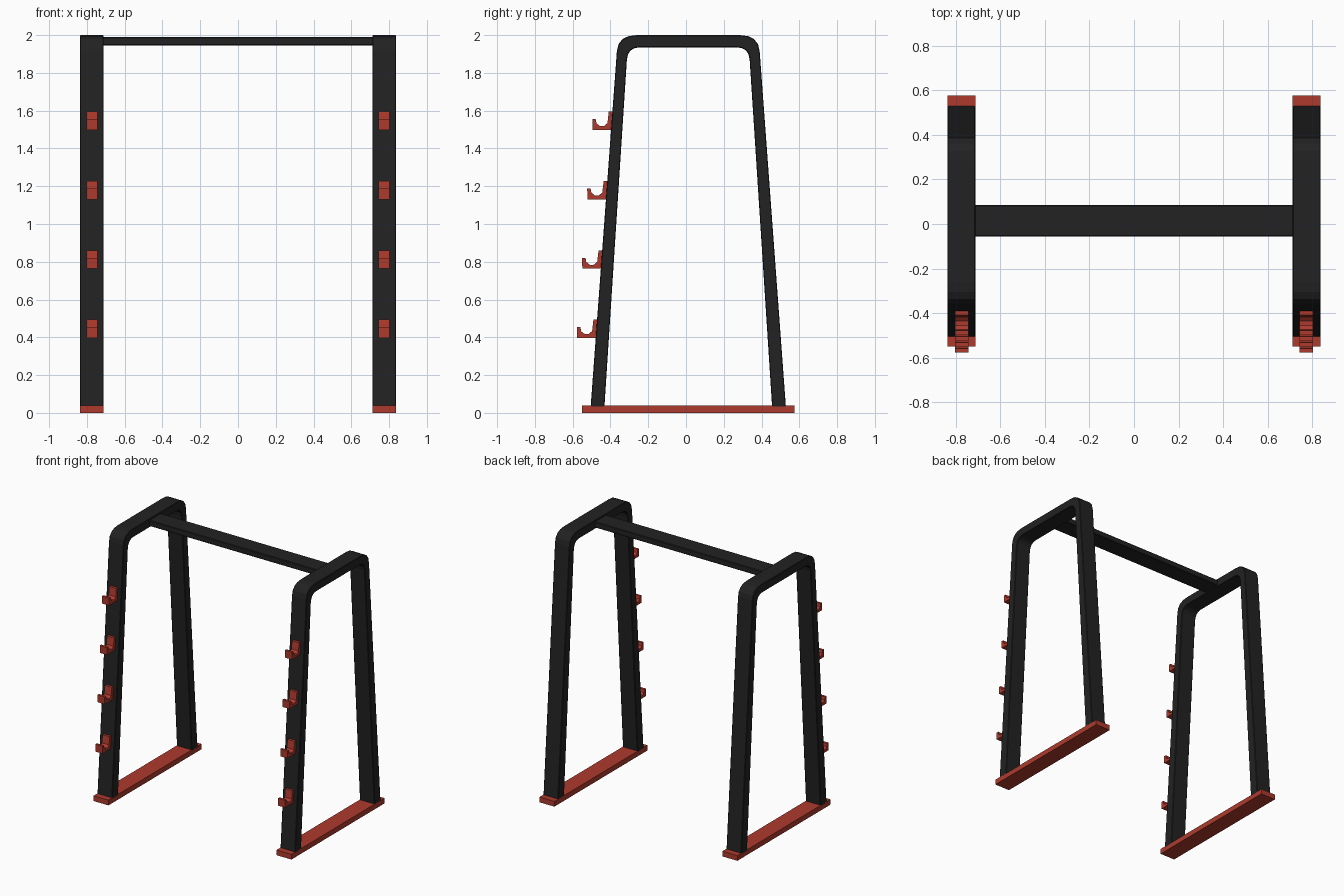
import bpy, bmesh

if "Cube" in bpy.data.objects:
    bpy.data.objects.remove(bpy.data.objects["Cube"])

CY = 0.012            # centre of the frames in y
X0, X1 = 0.711, 0.837  # inner and outer faces of the right frame


def material(name, rgb):
    m = bpy.data.materials.new(name)
    m.diffuse_color = (*rgb, 1)
    m.use_nodes = True
    m.node_tree.nodes["Principled BSDF"].inputs["Base Color"].default_value = m.diffuse_color
    return m


black = material("matt black", (0.016, 0.016, 0.016))
red = material("brick red", (0.42, 0.042, 0.027))


def finish(name, bm, mat, mirror=True, bevel=0.0):
    bmesh.ops.recalc_face_normals(bm, faces=bm.faces)
    me = bpy.data.meshes.new(name)
    bm.to_mesh(me)
    bm.free()
    me.materials.append(mat)
    ob = bpy.data.objects.new(name, me)
    bpy.context.collection.objects.link(ob)
    if bevel:
        b = ob.modifiers.new("soft edges", 'BEVEL')
        b.width, b.segments = bevel, 1
        b.limit_method, b.angle_limit = 'ANGLE', 1.0
    if mirror:
        ob.modifiers.new("other side", 'MIRROR')  # across x = 0
    return ob


def box(name, lo, hi, mat, **kw):
    bm = bmesh.new()
    bmesh.ops.create_cube(bm, size=1)
    for v in bm.verts:
        v.co = [(a + b) / 2 + c * (b - a) for a, b, c in zip(lo, hi, v.co)]
    return finish(name, bm, mat, **kw)


def curve(a, c, b, n=4):
    """Rounded corner from a to b pulled towards c."""
    return [tuple((1 - t)**2 * p + 2 * t * (1 - t) * q + t * t * r
                  for p, q, r in zip(a, c, b))
            for t in (i / n for i in range(n + 1))]


def extrude_x(bm, faces, dx):
    r = bmesh.ops.extrude_face_region(bm, geom=faces, use_keep_orig=True)
    verts = [g for g in r["geom"] if isinstance(g, bmesh.types.BMVert)]
    bmesh.ops.translate(bm, verts=verts, vec=(dx, 0, 0))


# Side frames: tapered legs joined by a rounded top
def path(points):
    right = [(CY + y, z) for y, z in points]
    left = [(CY - y, z) for y, z in reversed(points)]
    return right + left


outer = path([(0.517, 0.03)] + curve((0.378, 1.915), (0.372, 2.0), (0.272, 2.0)))
inner = path([(0.444, 0.03)] + curve((0.325, 1.87), (0.32, 1.935), (0.257, 1.935)))
bm = bmesh.new()
vo = [bm.verts.new((X0, y, z)) for y, z in outer]
vi = [bm.verts.new((X0, y, z)) for y, z in inner]
faces = [bm.faces.new((vo[i], vo[i + 1], vi[i + 1], vi[i]))
         for i in range(len(vo) - 1)]
extrude_x(bm, faces, X1 - X0)
finish("side_frames", bm, black, bevel=0.004)

# Floor plates
box("floor_plates", (X0, -0.55, 0), (X1, 0.575, 0.04), red)

# Cross bar
box("cross_bar", (-X0 - 0.01, -0.055, 1.946), (X0 + 0.01, 0.085, 1.99), black,
    mirror=False, bevel=0.004)

# Bar hooks up the front legs
HOOK = [(0.01, 0), (-0.102, 0), (-0.103, 0.057), (-0.085, 0.057),
        (-0.081, 0.035), (-0.062, 0.02), (-0.042, 0.02), (-0.023, 0.036),
        (-0.016, 0.097), (0.012, 0.097)]
for n in range(4):
    z0 = 0.397 + 0.367 * n
    y0 = CY - 0.516 + 0.0736 * (z0 + 0.05 - 0.04)  # front face of the leg
    bm = bmesh.new()
    f = bm.faces.new([bm.verts.new((0.743, y0 + y, z0 + z)) for y, z in HOOK])
    extrude_x(bm, [f], 0.06)
    finish(f"hooks_level_{n + 1}", bm, red)
